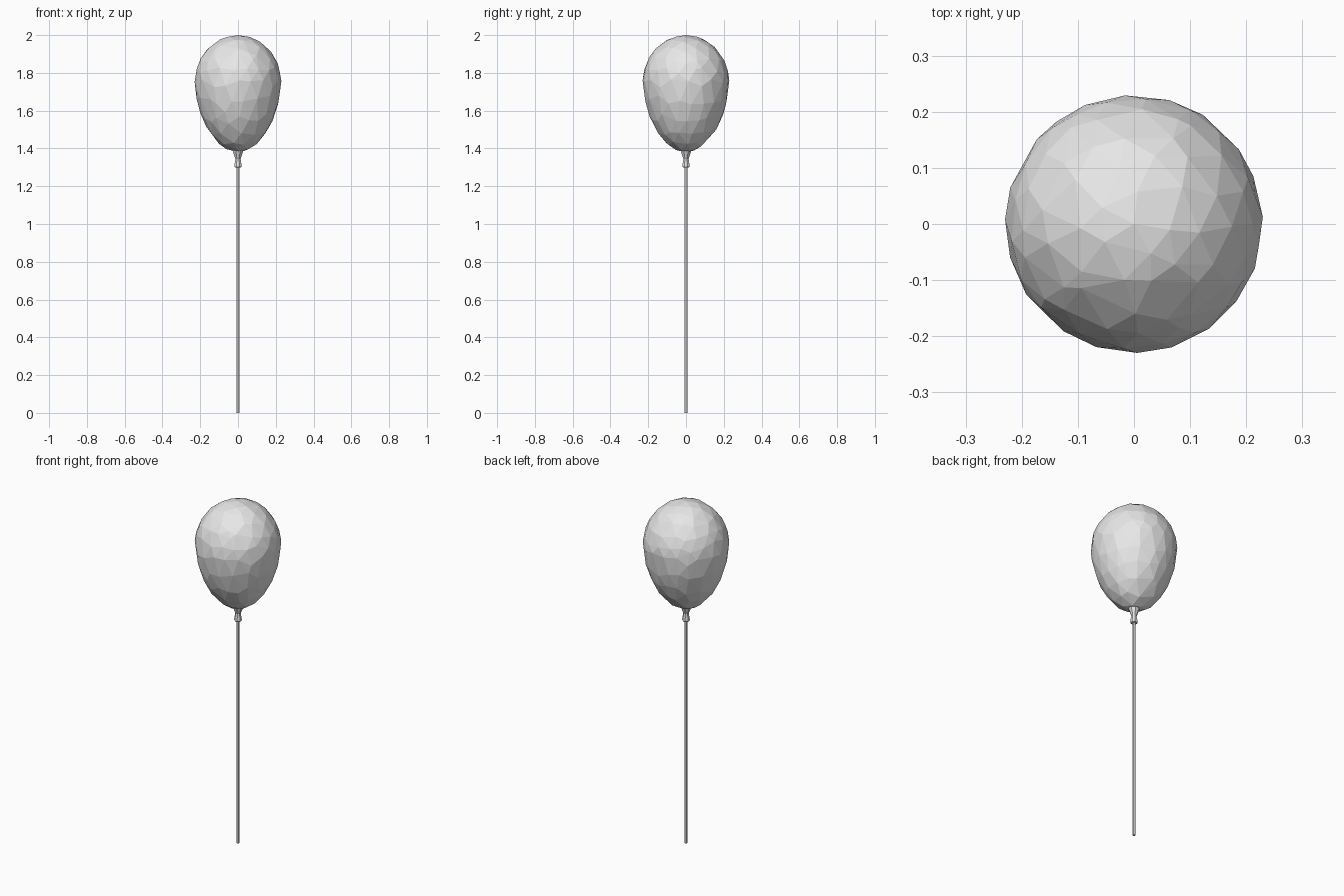
import bpy
import bmesh
import math
import random
from mathutils import Vector

random.seed(4)

cube = bpy.data.objects.get("Cube")
if cube:
    bpy.data.objects.remove(cube, do_unlink=True)

GREY = (0.8, 0.8, 0.8, 1.0)
grey = bpy.data.materials.new("light_grey")
grey.use_nodes = True
grey.diffuse_color = GREY
grey.node_tree.nodes["Principled BSDF"].inputs["Base Color"].default_value = GREY


def add_object(name, bm):
    bmesh.ops.recalc_face_normals(bm, faces=bm.faces)
    mesh = bpy.data.meshes.new(name)
    bm.to_mesh(mesh)
    bm.free()
    mesh.materials.append(grey)
    obj = bpy.data.objects.new(name, mesh)
    bpy.context.collection.objects.link(obj)
    return obj


def lathe(name, profile, sides):
    """Closed turned part from (radius, height) pairs."""
    bm = bmesh.new()
    rings = []
    for r, z in profile:
        angles = [math.tau * (i + 0.5) / sides for i in range(sides)]
        rings.append([bm.verts.new((r * math.cos(a), r * math.sin(a), z)) for a in angles])
    for low, high in zip(rings, rings[1:]):
        for i in range(sides):
            j = (i + 1) % sides
            bm.faces.new((low[i], low[j], high[j], high[i]))
    bm.faces.new(rings[0])
    bm.faces.new(rings[-1])
    return add_object(name, bm)


# Balloon: irregular facets on a teardrop, wrapped by a convex hull
RADIUS, MIDDLE, RISE, DROP = 0.23, 1.75, 0.25, 0.37
ball = bmesh.new()
bmesh.ops.create_icosphere(ball, subdivisions=3, radius=1)
directions = [v.co.normalized() for v in ball.verts]
ball.free()

bm = bmesh.new()
for d in directions:
    if abs(d.z) < 0.99:
        d = (d + Vector([random.uniform(-0.075, 0.075) for _ in range(3)])).normalized()
    t = min(abs(d.z), 1.0)
    power, reach = (2, RISE) if d.z > 0 else (1.7, DROP)
    radius = RADIUS * math.sqrt(max(0, 1 - t ** power))
    around = math.atan2(d.y, d.x)
    bm.verts.new((radius * math.cos(around), radius * math.sin(around), MIDDLE + d.z * reach))
bmesh.ops.convex_hull(bm, input=bm.verts)
add_object("balloon", bm)

# Pinched neck with flared lip
lathe("balloon_neck", [(0.018, 1.3), (0.021, 1.307), (0.015, 1.345), (0.03, 1.385), (0.03, 1.4)], 8)

# Thin stick
lathe("stick", [(0.008, 0), (0.008, 1.32)], 6)
